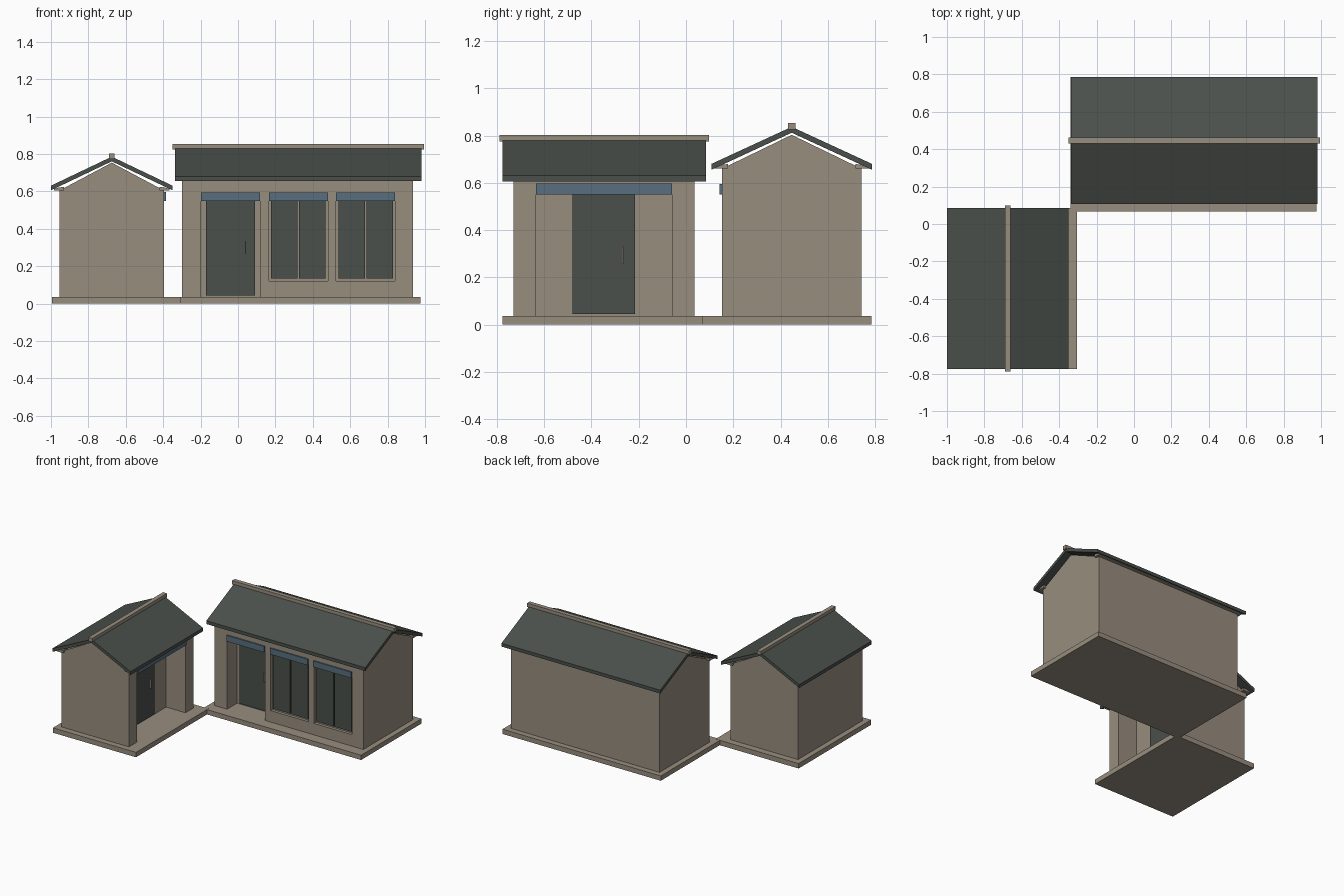
import bpy

if "Cube" in bpy.data.objects:
    bpy.data.objects.remove(bpy.data.objects["Cube"])


def material(name, rgb):
    m = bpy.data.materials.new(name)
    m.diffuse_color = (*rgb, 1)
    m.use_nodes = True
    m.node_tree.nodes["Principled BSDF"].inputs["Base Color"].default_value = m.diffuse_color
    return m


STONE = material("warm_stone", (0.315, 0.27, 0.212))
DARK = material("dark_slate", (0.068, 0.079, 0.070))
BLUE = material("awning_blue", (0.098, 0.156, 0.21))


def mesh(name, verts, faces, mat):
    me = bpy.data.meshes.new(name)
    me.from_pydata(verts, [], faces)
    me.materials.append(mat)
    ob = bpy.data.objects.new(name, me)
    bpy.context.collection.objects.link(ob)
    return ob


def extrude(name, profile, a, b, axis, mat):
    """Prism: profile points (across, z) extruded from a to b along axis."""
    n = len(profile)
    put = (lambda p, t: (t, p[0], p[1])) if axis == "x" else (lambda p, t: (p[0], t, p[1]))
    verts = [put(p, a) for p in profile] + [put(p, b) for p in profile]
    faces = [tuple(range(n)), tuple(range(2 * n - 1, n - 1, -1))]
    faces += [(i, i + n, (i + 1) % n + n, (i + 1) % n) for i in range(n)]
    ob = mesh(name, verts, faces, mat)
    import bmesh
    bm = bmesh.new()
    bm.from_mesh(ob.data)
    bmesh.ops.recalc_face_normals(bm, faces=bm.faces)
    bm.to_mesh(ob.data)
    bm.free()
    return ob


def box(name, x, y, z, mat):
    return extrude(name, [(x[0], z[0]), (x[1], z[0]), (x[1], z[1]), (x[0], z[1])],
                   y[0], y[1], "y", mat)


def cut(body, x, y, z):
    """Cut a box-shaped recess out of a body."""
    c = box("cutter", x, y, z, STONE)
    c.hide_render = True
    mod = body.modifiers.new("recess", "BOOLEAN")
    mod.operation, mod.solver, mod.object = "DIFFERENCE", "EXACT", c
    bpy.context.view_layer.update()
    dg = bpy.context.evaluated_depsgraph_get()
    me = bpy.data.meshes.new_from_object(body.evaluated_get(dg))
    body.modifiers.clear()
    body.data = me
    bpy.data.objects.remove(c)


def roof(tag, axis, centre, half, span, eave, apex, wall_half, wall_span, wall_top, gable_top):
    """Gable, folded roof slab, ridge cap and eave beams for one house."""
    t = 0.025
    extrude(tag + "_gable", [(centre - wall_half, wall_top), (centre + wall_half, wall_top),
                             (centre, gable_top)], *wall_span, axis, STONE)
    extrude(tag + "_roof", [(centre - half, eave), (centre - half, eave + t), (centre, apex),
                            (centre + half, eave + t), (centre + half, eave),
                            (centre, apex - t)], *span, axis, DARK)
    w = 0.016
    extrude(tag + "_ridge_cap", [(centre - w, apex - 0.012), (centre + w, apex - 0.012),
                                 (centre + w, apex + 0.017), (centre - w, apex + 0.017)],
            span[0] - 0.013, span[1] + 0.013, axis, STONE)
    for s in (-1, 1):
        a, b = centre + s * (wall_half + 0.03), centre + s * (wall_half - 0.025)
        extrude(tag + "_eave_beam", [(a, wall_top), (b, wall_top), (b, wall_top + 0.02),
                                     (a, wall_top + 0.011)],
                wall_span[0] - 0.018, wall_span[1] + 0.018, axis, STONE)


# Small house: ridge along y, porch facing +x
box("small_base", (-0.995, -0.305), (-0.775, 0.085), (0, 0.037), STONE)
small = box("small_walls", (-0.955, -0.395), (-0.73, 0.035), (0.037, 0.605), STONE)
cut(small, (-0.555, -0.3), (-0.635, -0.06), (0.037, 0.59))
roof("small", "y", -0.675, 0.325, (-0.775, 0.085), 0.606, 0.786,
     0.28, (-0.73, 0.035), 0.605, 0.754)
box("small_door", (-0.556, -0.545), (-0.48, -0.215), (0.045, 0.57), DARK)
box("small_door_handle", (-0.545, -0.535), (-0.271, -0.265), (0.26, 0.33), STONE)
box("small_awning", (-0.395, -0.385), (-0.635, -0.06), (0.55, 0.597), BLUE)

# Large house: ridge along x, porch and windows facing the front
box("large_base", (-0.34, 0.975), (0.068, 0.785), (0, 0.036), STONE)
large = box("large_walls", (-0.30, 0.935), (0.152, 0.742), (0.036, 0.66), STONE)
cut(large, (-0.197, 0.117), (0.0, 0.27), (0.036, 0.59))
roof("large", "x", 0.447, 0.34, (-0.338, 0.982), 0.655, 0.837,
     0.295, (-0.30, 0.935), 0.66, 0.803)
box("large_door", (-0.17, 0.092), (0.26, 0.271), (0.045, 0.57), DARK)
box("large_door_handle", (0.037, 0.043), (0.25, 0.26), (0.265, 0.335), STONE)
box("large_awning", (-0.197, 0.117), (0.142, 0.152), (0.55, 0.595), BLUE)

# Two double-pane windows with awnings
for x in (0.165, 0.525):
    cut(large, (x, x + 0.315), (0.0, 0.174), (0.122, 0.59))
    for p in (0.012, 0.162):
        box("window_pane", (x + p, x + p + 0.141), (0.165, 0.1745), (0.135, 0.57), DARK)
    box("window_awning", (x, x + 0.315), (0.142, 0.152), (0.55, 0.595), BLUE)
